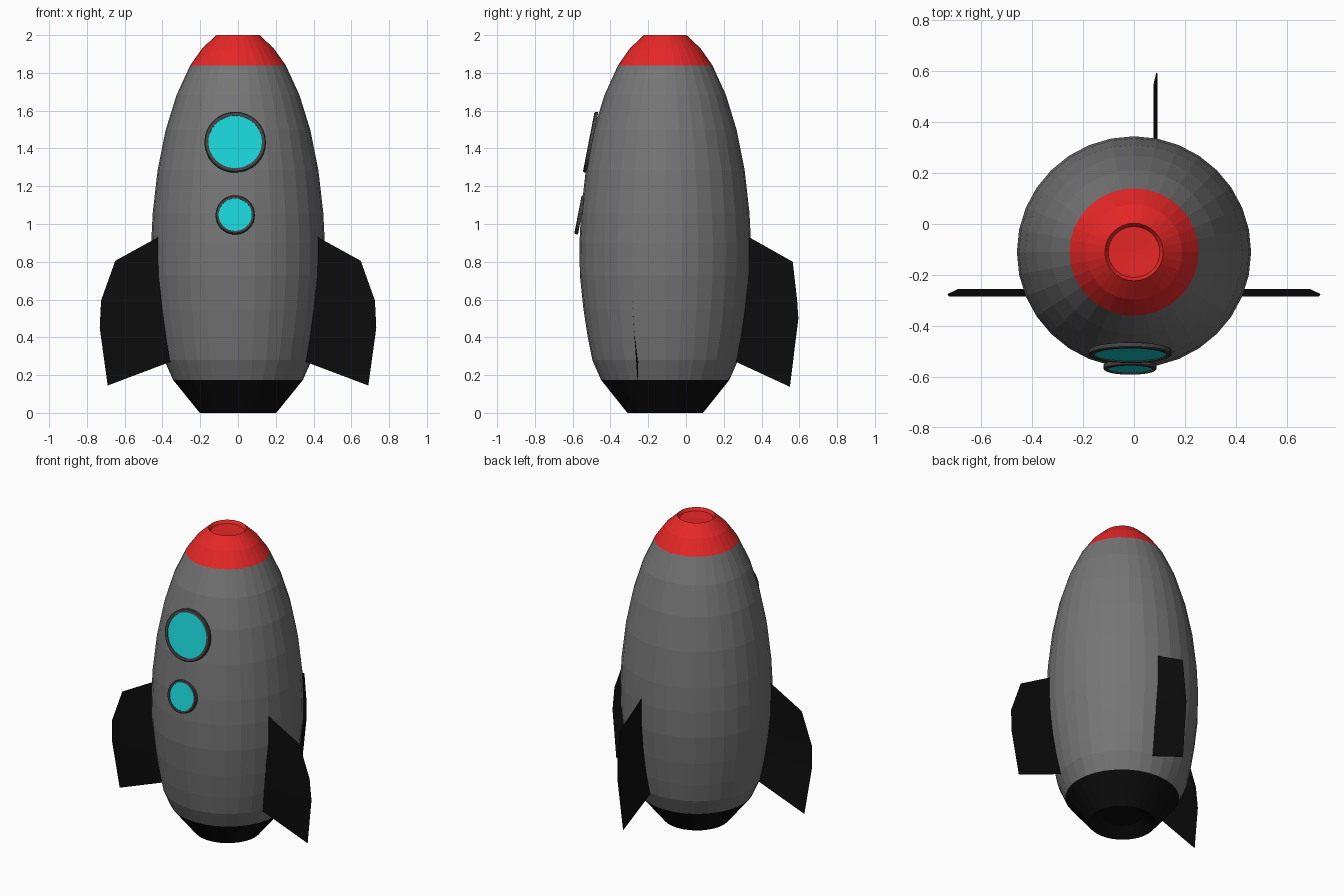
import bpy, bmesh
from math import sin, cos, pi, radians
from mathutils import Matrix, Vector

if "Cube" in bpy.data.objects:
    bpy.data.objects.remove(bpy.data.objects["Cube"])

AXIS_Y = -0.11
SEG = 32


def material(name, rgb):
    m = bpy.data.materials.new(name)
    m.diffuse_color = (*rgb, 1)
    m.use_nodes = True
    m.node_tree.nodes["Principled BSDF"].inputs["Base Color"].default_value = m.diffuse_color
    return m


RED = material("red", (0.8, 0.02, 0.02))
BLACK = material("black", (0.004, 0.004, 0.004))
CYAN = material("cyan", (0.01, 0.65, 0.68))
GREY = material("dark_grey", (0.18, 0.18, 0.18))
RIM = material("rim_grey", (0.06, 0.06, 0.06))


def finish(name, bm, mat, matrix=Matrix(), normals=True):
    if normals:
        bmesh.ops.recalc_face_normals(bm, faces=bm.faces)
    bm.transform(matrix)
    me = bpy.data.meshes.new(name)
    bm.to_mesh(me)
    bm.free()
    ob = bpy.data.objects.new(name, me)
    bpy.context.collection.objects.link(ob)
    me.materials.append(mat)
    return ob


def lathe(name, profile, mat, matrix, closed=False):
    """Revolve (radius, z) points around z, listed bottom to top on the outside."""
    bm = bmesh.new()
    rings = []
    for r, z in profile:
        if r == 0:
            rings.append([bm.verts.new((0, 0, z))] * SEG)
        else:
            rings.append([bm.verts.new((r * cos(2 * pi * i / SEG), r * sin(2 * pi * i / SEG), z))
                          for i in range(SEG)])
    pairs = list(zip(rings, rings[1:]))
    if closed:
        pairs.append((rings[-1], rings[0]))
    for a, b in pairs:
        for i in range(SEG):
            j = (i + 1) % SEG
            bm.faces.new(list(dict.fromkeys((a[i], a[j], b[j], b[i]))))
    return finish(name, bm, mat, matrix, normals=False)


# Hull: tail cone, egg-shaped body and nose, slightly wider across x
hull = Matrix.Translation((0, AXIS_Y, 0)) @ Matrix.Diagonal((1.012, 1, 1, 1))
upper = [(0.455 * cos(radians(a)), 0.82 + 1.22 * sin(radians(a)))
         for a in (11.25, 22.5, 33.75, 45)]
lathe("tail_cone", [(0, 0.06), (0.12, 0.05), (0.2, 0), (0.34, 0.175)], BLACK, hull)
lathe("body", [(0.34, 0.175), (0.386, 0.28), (0.41, 0.4), (0.433, 0.55),
               (0.452, 0.73), (0.454, 0.9)] + upper + [(0.25, 1.84)], GREY, hull)
lathe("nose_cap", [(0.25, 1.84), (0.187, 1.93), (0.113, 2.0), (0.1, 1.98), (0, 1.975)], RED, hull)


# Portholes: tilted rim ring with a glass disc inside
def porthole(name, z, y, outer, inner):
    place = Matrix.Translation((-0.015, y, z)) @ Matrix.Rotation(radians(79), 4, 'X')
    lathe(name + "_rim", [(inner, -0.02), (outer, -0.02), (outer, -0.004),
                          (outer - 0.005, 0), (inner, 0)], RIM, place, closed=True)
    lathe(name + "_glass", [(0, -0.018), (inner, -0.018), (inner, -0.005), (0, -0.005)], CYAN, place)


porthole("large_window", 1.435, -0.515, 0.163, 0.142)
porthole("small_window", 1.05, -0.572, 0.104, 0.088)


# Fins: thin sheets, rows of (inner, z, outer, z, sideways bend)
def fin(name, rows, place):
    bm = bmesh.new()
    edges = [[bm.verts.new(place(u, b, z)) for u, z in ((i, zi), (o, zo))]
             for i, zi, o, zo, b in rows]
    for p, q in zip(edges, edges[1:]):
        bm.faces.new((p[0], p[1], q[1], q[0]))
    finish(name, bm, BLACK)


side_rows = [(0.405, 0.94, 0.65, 0.805, 0), (0.385, 0.6, 0.725, 0.595, 0),
             (0.37, 0.44, 0.732, 0.45, 0.01), (0.34, 0.277, 0.69, 0.145, 0.03)]
rear_rows = [(0.32, 0.938, 0.565, 0.8, 0), (0.31, 0.6, 0.588, 0.6, 0),
             (0.29, 0.44, 0.595, 0.5, 0.004), (0.25, 0.277, 0.55, 0.138, 0.015)]
for side, s in (("left", -1), ("right", 1)):
    fin(side + "_fin", side_rows, lambda u, b, z, s=s: Vector((s * u, b - 0.285, z)))
fin("rear_fin", rear_rows, lambda u, b, z: Vector((0.092 - b, u, z)))
